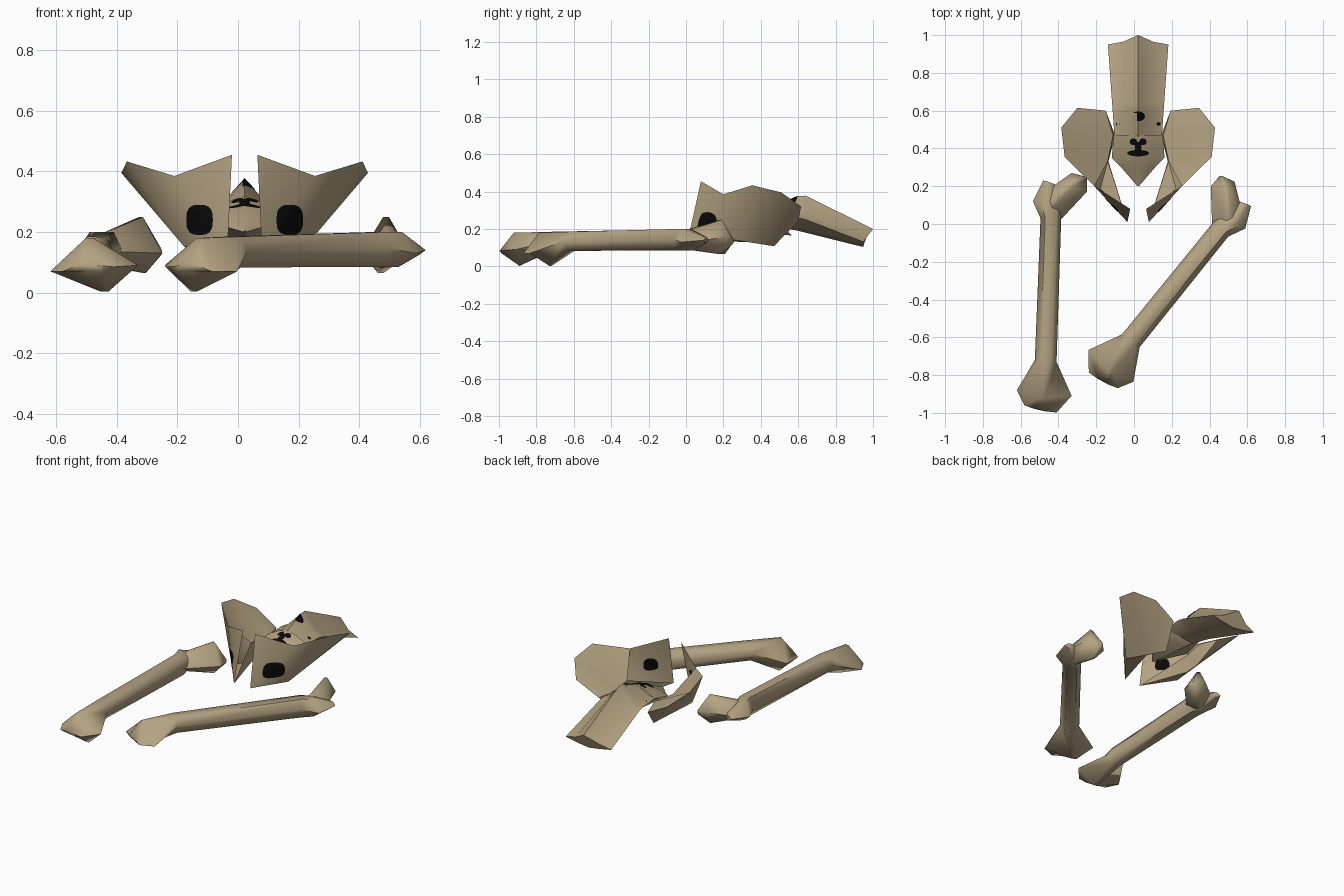
import bpy, bmesh, math
from mathutils import Vector, Matrix
from mathutils.bvhtree import BVHTree

if "Cube" in bpy.data.objects:
    bpy.data.objects.remove(bpy.data.objects["Cube"])

CX = 0.022  # mirror line of pelvis and spine


def material(name, rgb):
    m = bpy.data.materials.new(name)
    m.diffuse_color = (*rgb, 1)
    m.use_nodes = True
    m.node_tree.nodes["Principled BSDF"].inputs["Base Color"].default_value = m.diffuse_color
    return m


BONE = material("aged_bone", (0.46, 0.365, 0.225))
BLACK = material("black_hollow", (0.003, 0.003, 0.003))


def finish(name, bm, mat, angle=45):
    bmesh.ops.remove_doubles(bm, verts=bm.verts, dist=0.0005)
    bmesh.ops.recalc_face_normals(bm, faces=bm.faces)
    me = bpy.data.meshes.new(name)
    bm.to_mesh(me)
    bm.free()
    me.materials.append(mat)
    me.polygons.foreach_set("use_smooth", [True] * len(me.polygons))
    me.set_sharp_from_angle(angle=math.radians(angle))
    ob = bpy.data.objects.new(name, me)
    bpy.context.collection.objects.link(ob)
    return ob


def loft(bm, rings):
    rows = [[bm.verts.new(p) for p in r] for r in rings]
    n = len(rows[0])
    for a, b in zip(rows, rows[1:]):
        for i in range(n):
            j = (i + 1) % n
            bm.faces.new((a[i], a[j], b[j], b[i]))
    bm.faces.new(rows[0][::-1])
    bm.faces.new(rows[-1])


def six(left, top, right, bottom, f):
    """Six-sided ring from its four extremes; f = half width of top and bottom."""
    L, T, R, B = map(Vector, (left, top, right, bottom))
    d = (R - L).normalized() * f
    d.z = 0
    return [L, T - d, T + d, R, B + d, B - d]


# thigh bones: shaft with knee end and hip end, plus neck and ball
SHAFT = [
    ((-.58, -.96, .07), (-.50, -.985, .09), (-.41, -.998, .085), (-.48, -.98, .07), .03),
    ((-.62, -.88, .07), (-.49, -.92, .18), (-.33, -.91, .09), (-.44, -.89, .003), .012),
    ((-.525, -.72, .135), (-.467, -.72, .185), (-.41, -.73, .135), (-.467, -.72, .083), .03),
    ((-.495, .03, .145), (-.44, .04, .2), (-.385, .04, .145), (-.44, .03, .085), .03),
    ((-.535, .12, .13), (-.465, .1, .2), (-.39, .12, .135), (-.45, .1, .085), .025),
    ((-.48, .23, .14), (-.45, .222, .155), (-.42, .21, .14), (-.45, .22, .125), .01),
]
NECK = [
    ((-.43, .20, .14), (-.44, .10, .198), (-.39, .02, .135), (-.43, .1, .088), .02),
    ((-.33, .27, .16), (-.32, .215, .25), (-.25, .17, .13), (-.31, .2, .065), .01),
    ((-.262, .252, .137), (-.255, .247, .145), (-.25, .24, .13), (-.257, .247, .122), .003),
]


def thigh_bone(name, matrix):
    bm = bmesh.new()
    loft(bm, [six(*s) for s in SHAFT])
    loft(bm, [six(*s) for s in NECK])
    bm.transform(matrix)
    return finish(name, bm, BONE, 60)


thigh_bone("left_thigh_bone", Matrix.Identity(4))
thigh_bone("right_thigh_bone",
           Matrix.Translation((.412, -.083, 0)) @ Matrix.Rotation(math.radians(-41), 4, 'Z')
           @ Matrix.Translation((-.44, .04, 0)) @ Matrix.Scale(-1, 4, (1, 0, 0)))

# pelvis halves: shallow upper bowl, outer shell, inner wall and front plate
P = dict(
    E=(-.035, .01, .14), F=(-.02, .08, .455), H=(-.21, .2, .385), D=(-.367, .355, .433),
    C=(-.385, .51, .395), B=(-.30, .615, .32), A=(-.15, .60, .24), J=(-.10, .47, .108),
    G=(-.135, .33, .13), I=(-.178, .19, .152), M=(-.11, .47, .25), N=(-.14, .33, .25))
FACES = "EFH EHI IHD IDC ICJ JCB JBA IJG EIG HDN DCN CMN CBM BAM NMJG AMJ ENG".split()


def pelvis_half(name, mirrored):
    bm = bmesh.new()
    v = {}
    for k, (x, y, z) in P.items():
        v[k] = bm.verts.new((2 * CX - x if mirrored else x, y, z))
    for f in FACES:
        bm.faces.new([v[k] for k in f])
    return finish(name, bm, BONE, 40)


left_half = pelvis_half("left_pelvis", False)
right_half = pelvis_half("right_pelvis", True)


# lower spine: ridged column with flat side flanges
def spine_ring(y, w, zw, c, zc, zr, zb, tip=0):
    half = [(w, y, zw), (c, y + tip * .3, zc), (0, y + tip, zr)]
    top = [(-x, a, z) for x, a, z in half] + half[1::-1]
    low = [(c * .9, y, zb + .01), (0, y, zb), (-c * .9, y, zb + .01)]
    return [(CX + x, a, z) for x, a, z in top + low]


bm = bmesh.new()
loft(bm, [spine_ring(*s) for s in (
    (.46, .125, .26, .08, .275, .315, .22),
    (.60, .135, .26, .08, .29, .375, .19),
    (.64, .138, .25, .08, .28, .378, .18),
    (.95, .16, .13, .08, .155, .2, .103, .05))])
spine = finish("lower_spine", bm, BONE, 40)

# tail bone: curved wedge narrowing to a tip, with a keel below
bm = bmesh.new()
rows = []
for y, w, zs, zm in ((.2, .004, .2, .205), (.30, .09, .225, .25),
                     (.35, .14, .24, .28), (.47, .13, .265, .318)):
    rows.append([bm.verts.new((CX + w * t, y, zs + (zm - zs) * (1 - abs(t) ** 1.5)))
                 for t in (-1, -.5, 0, .5, 1)])
keel = bm.verts.new((CX, .566, .165))
for a, b in zip(rows, rows[1:]):
    for i in range(4):
        bm.faces.new((a[i], a[i + 1], b[i + 1], b[i]))
    bm.faces.new((b[0], keel, a[0]))
    bm.faces.new((a[4], keel, b[4]))
tail = finish("tail_bone", bm, BONE, 60)


# black hollows: thin discs draped on the bone along a direction
def hollow(name, target, centre, rx, ry, direction, lift=.004, power=1.0):
    d = Vector(direction)
    u = Vector((1, 0, 0))
    w = Vector((0, 1, 0)) if abs(d.z) > .5 else Vector((0, 0, 1))
    me = target.data
    tree = BVHTree.FromPolygons([v.co for v in me.vertices],
                                [tuple(p.vertices) for p in me.polygons])
    bm = bmesh.new()

    def drape(r, a):
        c, s = math.cos(a), math.sin(a)
        c, s = (math.copysign(abs(q) ** power, q) for q in (c, s))
        o = Vector(centre) + u * rx * r * c + w * ry * r * s - d * 2
        hit = tree.ray_cast(o, d)[0]
        return bm.verts.new(hit - d * lift) if hit else None

    n = 20
    rings = [[drape(r, 2 * math.pi * i / n) for i in range(n)] for r in (.02, .35, .7, 1)]
    if all(rings[0]):
        bm.faces.new(rings[0])
    for a, b in zip(rings, rings[1:]):
        for i in range(n):
            q = (a[i], a[(i + 1) % n], b[(i + 1) % n], b[i])
            if all(q):
                bm.faces.new(q)
    finish(name, bm, BLACK, 60)


for side, half, x, s in (("left", left_half, -.127, -1), ("right", right_half, .171, 1)):
    hollow(side + "_hip_socket_front", half, (x, 0, .24), .044, .05, (0, 1, 0), .004, .7)
    hollow(side + "_hip_socket_back", half, (x - s * .005, 0, .275), .032, .04,
           (0, 1, 0), -.004, .8)
hollow("spine_hollow", spine, (CX, .57, 0), .036, .026, (0, 0, -1))
hollow("tail_hollow_wide", tail, (CX, .375, 0), .058, .017, (0, 0, -1))
hollow("tail_hollow_narrow", tail, (CX, .405, 0), .018, .03, (0, 0, -1))
for x in (-.025, .025):
    hollow("tail_hollow_lobe", tail, (CX + x, .435, 0), .02, .018, (0, 0, -1))
for x in (-.085, .13):
    hollow("flange_hollow", spine, (x, .53, 0), .011, .009, (0, 0, -1))
